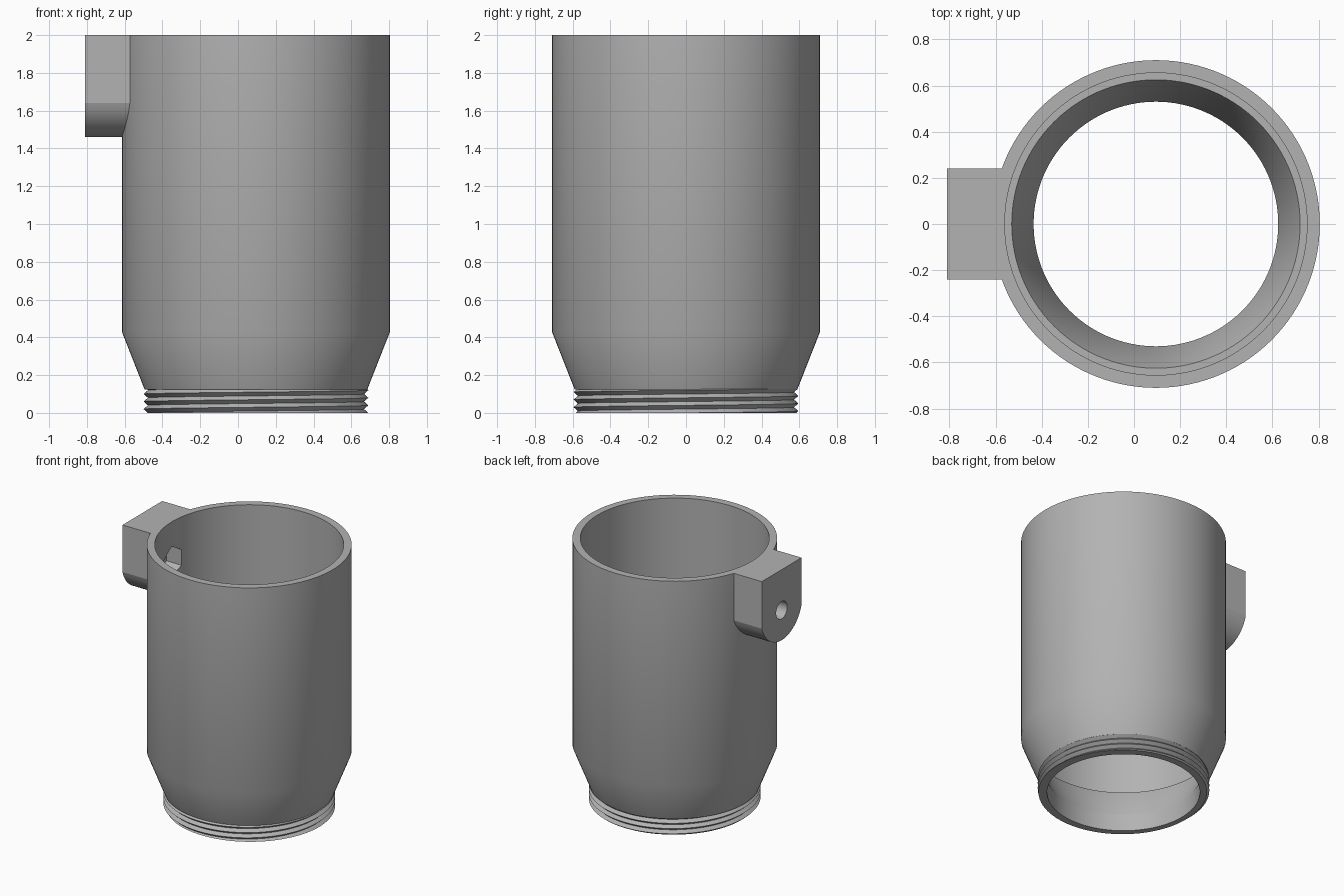
import bpy, bmesh, math
from mathutils import Matrix, Vector

cube = bpy.data.objects.get("Cube")
if cube:
    bpy.data.objects.remove(cube, do_unlink=True)

CX = 0.095      # axis of the round body
SEG = 120
HOLE_Z = 1.69

grey = bpy.data.materials.new("plain grey")
grey.use_nodes = True
colour = (0.45, 0.45, 0.45, 1)
grey.diffuse_color = colour
grey.node_tree.nodes["Principled BSDF"].inputs["Base Color"].default_value = colour


def make(name, bm):
    bmesh.ops.recalc_face_normals(bm, faces=bm.faces)
    mesh = bpy.data.meshes.new(name)
    bm.to_mesh(mesh)
    bm.free()
    mesh.materials.append(grey)
    ob = bpy.data.objects.new(name, mesh)
    bpy.context.collection.objects.link(ob)
    return ob


def revolve(name, profile_at):
    """Sweep a closed (radius, z) profile, which may vary with the turn, round the axis."""
    bm = bmesh.new()
    columns = []
    for i in range(SEG + 1):
        turn = i / SEG
        a = turn * math.tau
        columns.append([bm.verts.new((CX + r * math.cos(a), r * math.sin(a), z))
                        for r, z in profile_at(turn)])
    for c, d in zip(columns, columns[1:]):
        for j in range(len(c)):
            k = (j + 1) % len(c)
            bm.faces.new((c[j], d[j], d[k], c[k]))
    bmesh.ops.remove_doubles(bm, verts=bm.verts, dist=1e-5)
    bmesh.ops.dissolve_degenerate(bm, edges=bm.edges, dist=1e-5)
    return make(name, bm)


def cutter(name, sides, radius, x0, x1):
    """Prism along x, with a corner pointing up."""
    bm = bmesh.new()
    bmesh.ops.create_cone(bm, cap_ends=True, segments=sides, radius1=radius,
                          radius2=radius, depth=x1 - x0)
    # corner on local y goes to world z, axis goes to x
    turn = Matrix(((0, 0, 1), (1, 0, 0), (0, 1, 0))).to_4x4()
    bmesh.ops.transform(bm, verts=bm.verts,
                        matrix=Matrix.Translation(((x0 + x1) / 2, 0, HOLE_Z)) @ turn)
    ob = make(name, bm)
    ob.hide_render = True
    ob.hide_set(True)
    return ob


def activate(ob):
    bpy.ops.object.select_all(action='DESELECT')
    ob.select_set(True)
    bpy.context.view_layer.objects.active = ob


def cut(ob, tools):
    activate(ob)
    for tool in tools:
        mod = ob.modifiers.new("cut", 'BOOLEAN')
        mod.operation, mod.solver, mod.object = 'DIFFERENCE', 'EXACT', tool
        bpy.ops.object.modifier_apply(modifier=mod.name)


def smooth(ob, degrees):
    activate(ob)
    bpy.ops.object.shade_smooth_by_angle(angle=math.radians(degrees))


# Tubular body: tapered foot, inner seat ledge, straight wall
wall = [(0.53, 0.125), (0.59, 0.125), (0.71, 0.43), (0.71, 2.0),
        (0.655, 2.0), (0.655, 0.36), (0.625, 0.36), (0.53, 0.13)]
body = revolve("body", lambda turn: wall)

# Helical thread on the neck, trimmed flat at both ends
PITCH, NECK, ROOT, CREST = 0.04, 0.127, 0.572, 0.595


def thread_profile(turn):
    points = [(0.53, NECK), (0.53, 0.0)]
    for k in range(-3, 9):
        z = min(max(PITCH * (k / 2 + turn), 0.0), NECK)
        phase = (z / PITCH - turn) % 1.0
        points.append((ROOT + (CREST - ROOT) * abs(2 * phase - 1), z))
    return points


neck = revolve("threaded_neck", thread_profile)

# Side lug with a rounded underside
bm = bmesh.new()
half, arc_r = 0.24, 0.25
spread = math.asin(half / arc_r)
outline = [(half, 2.0), (-half, 2.0)]
for i in range(25):
    a = -spread + 2 * spread * i / 24
    outline.append((arc_r * math.sin(a), 1.46 + arc_r - arc_r * math.cos(a)))
face = bm.faces.new([bm.verts.new((-0.81, y, z)) for y, z in outline])
ext = bmesh.ops.extrude_face_region(bm, geom=[face])
bmesh.ops.translate(bm, vec=Vector((0.244, 0, 0)),
                    verts=[g for g in ext["geom"] if isinstance(g, bmesh.types.BMVert)])
lug = make("side_lug", bm)

# Bolt hole through the lug, six-sided nut pocket from the inside
tools = [cutter("bolt_hole_cutter", 32, 0.067, -0.95, -0.4),
         cutter("nut_pocket_cutter", 6, 0.12, -0.68, -0.4)]
cut(body, tools)
cut(lug, tools)
for tool in tools:
    bpy.data.objects.remove(tool, do_unlink=True)

smooth(body, 30)
smooth(neck, 30)
smooth(lug, 14)
